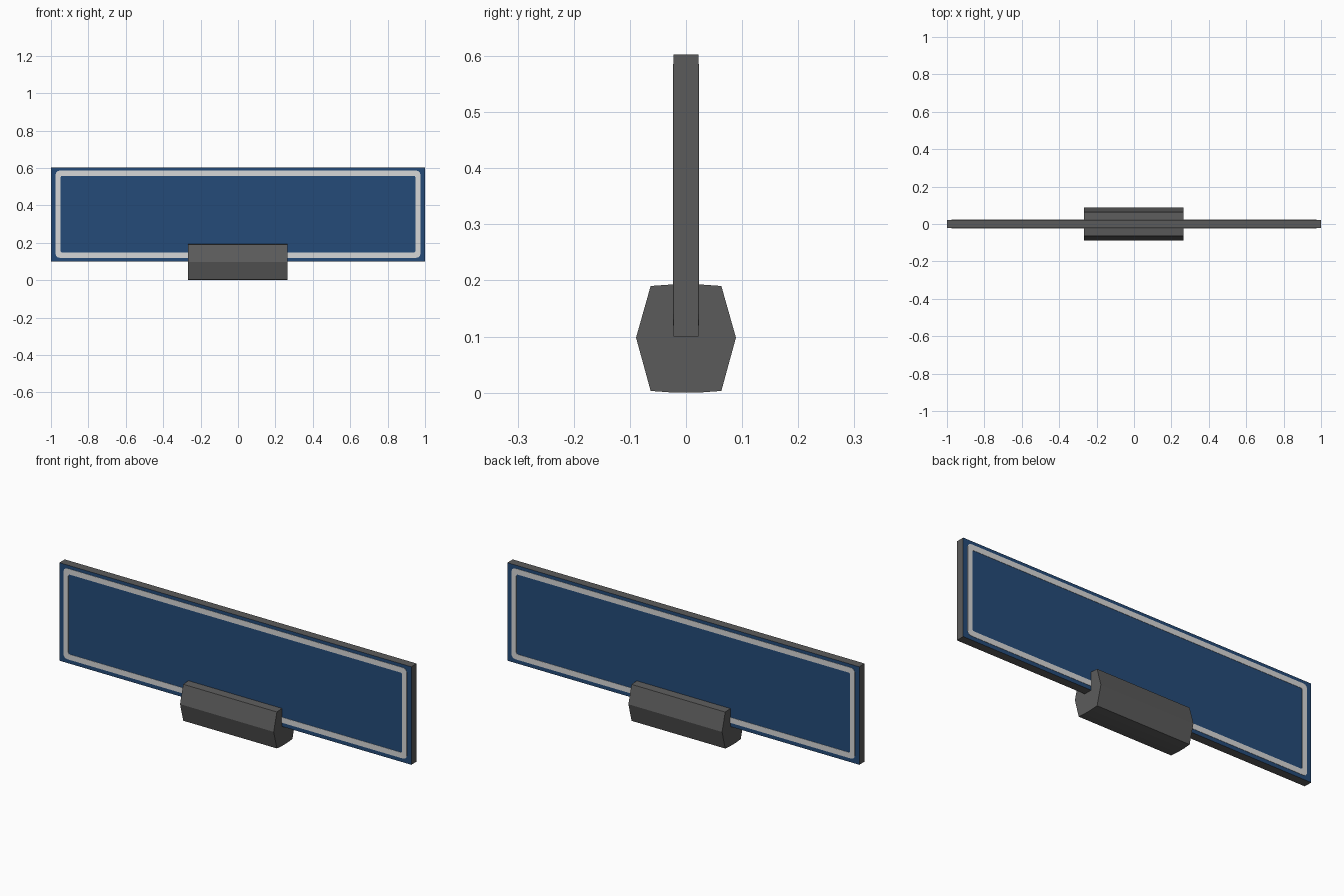
import bpy, bmesh, math

if "Cube" in bpy.data.objects:
    bpy.data.objects.remove(bpy.data.objects["Cube"])


def material(name, rgb):
    m = bpy.data.materials.new(name)
    m.diffuse_color = (*rgb, 1)
    m.use_nodes = True
    m.node_tree.nodes["Principled BSDF"].inputs["Base Color"].default_value = m.diffuse_color
    return m


BLUE = material("sign blue", (0.018, 0.070, 0.190))
WHITE = material("border white", (0.68, 0.68, 0.68))
GREY = material("dark grey metal", (0.105, 0.105, 0.105))

HALF_T = 0.022          # half thickness of the board
Z0, Z1 = 0.10, 0.603    # board bottom and top


def finish(name, bm, mats):
    bmesh.ops.recalc_face_normals(bm, faces=bm.faces[:])
    mesh = bpy.data.meshes.new(name)
    bm.to_mesh(mesh)
    bm.free()
    for m in mats:
        mesh.materials.append(m)
    obj = bpy.data.objects.new(name, mesh)
    bpy.context.collection.objects.link(obj)
    return obj


def extrude_profile(bm, points, direction):
    face = bm.faces.new([bm.verts.new(p) for p in points])
    geom = bmesh.ops.extrude_face_region(bm, geom=[face])["geom"]
    moved = [v for v in geom if isinstance(v, bmesh.types.BMVert)]
    bmesh.ops.translate(bm, verts=moved, vec=direction)
    # keep the starting cap so the solid is closed
    if not face.is_valid:
        bm.faces.new([v for v in bm.verts if v not in moved])


# Sign board: blue on front and back, grey on the edges
bm = bmesh.new()
extrude_profile(bm, [(-1, -HALF_T, Z0), (1, -HALF_T, Z0),
                     (1, -HALF_T, Z1), (-1, -HALF_T, Z1)], (0, 2 * HALF_T, 0))
bm.normal_update()
for f in bm.faces:
    f.material_index = 0 if abs(f.normal.y) > 0.9 else 1
finish("sign_board", bm, [BLUE, GREY])


def rounded_loop(x0, x1, z0, z1, r, steps=3):
    pts = []
    corners = [(x1 - r, z1 - r), (x0 + r, z1 - r), (x0 + r, z0 + r), (x1 - r, z0 + r)]
    for q, (cx, cz) in enumerate(corners):
        for i in range(steps + 1):
            a = math.pi / 2 * (q + i / steps)
            pts.append((cx + r * math.cos(a), cz + r * math.sin(a)))
    return pts


# White border lines: thin rounded frames on both faces
outer = rounded_loop(-0.975, 0.975, 0.120, 0.586, 0.02)
inner = rounded_loop(-0.948, 0.948, 0.148, 0.558, 0.008)
for name, side in (("front_border", -1), ("back_border", 1)):
    bm = bmesh.new()
    rings = []
    for loop, depth in ((outer, 0), (outer, 0.0015), (inner, 0.0015), (inner, 0)):
        rings.append([bm.verts.new((x, side * (HALF_T + depth), z)) for x, z in loop])
    n = len(outer)
    for k in range(4):
        a, b = rings[k], rings[(k + 1) % 4]
        for i in range(n):
            j = (i + 1) % n
            bm.faces.new((a[i], a[j], b[j], b[i]))
    finish(name, bm, [WHITE])

# Clamp base: crowned hexagonal bar along x
half = [(0.022, 0.0), (0.063, 0.003), (0.089, 0.098), (0.063, 0.190), (0.022, 0.193)]
profile = half + [(-y, z) for y, z in reversed(half)]
bm = bmesh.new()
extrude_profile(bm, [(-0.267, y, z) for y, z in profile], (0.532, 0, 0))
finish("clamp_base", bm, [GREY])
